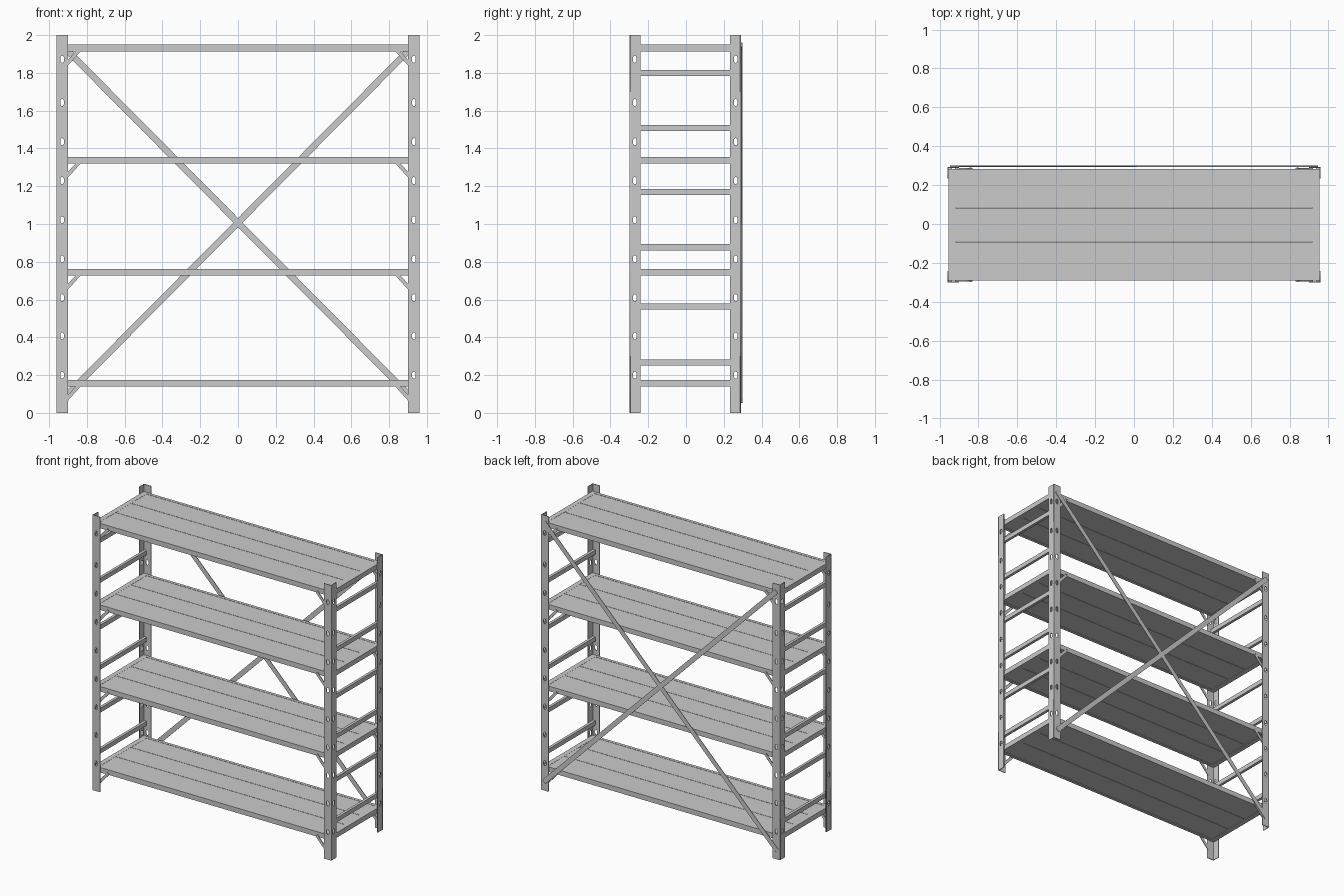
import bpy, math
from mathutils import Matrix, Vector

if "Cube" in bpy.data.objects:
    bpy.data.objects.remove(bpy.data.objects["Cube"])

YC = -0.004            # depth centre of the frame (cross braces sit behind it)
W, D, H = 0.96, 0.296, 2.0
T = 0.005              # sheet thickness
FL = 0.059             # upright flange width
SLOTS = [0.20, 0.407, 0.61, 0.815, 1.022, 1.23, 1.436, 1.643, 1.872]
SHELVES = [0.175, 0.763, 1.356, 1.949]
RUNGS = [0.267, 0.564, 0.877, 1.169, 1.508, 1.799]


def box(name, lo, hi):
    c = [(a + b) / 2 for a, b in zip(lo, hi)]
    s = [abs(b - a) for a, b in zip(lo, hi)]
    bpy.ops.mesh.primitive_cube_add(size=1)
    ob = bpy.context.object
    ob.name = name
    ob.data.transform(Matrix.Translation(c) @ Matrix.Diagonal((*s, 1)))
    return ob


def strip(name, a, b, width, y, thick):
    """Flat bar in the xz plane running from a to b."""
    dx, dz = b[0] - a[0], b[1] - a[1]
    n = math.hypot(dx, dz)
    ob = box(name, (-n / 2, -thick / 2, -width / 2), (n / 2, thick / 2, width / 2))
    ob.data.transform(Matrix.Translation(((a[0] + b[0]) / 2, y, (a[1] + b[1]) / 2))
                      @ Matrix.Rotation(-math.atan2(dz, dx), 4, 'Y'))
    return ob


def slot_points(cx, cz, w=0.018, h=0.038, n=4):
    r, pts = w / 2, []
    for side, base in ((1, 0), (-1, math.pi)):
        for i in range(n + 1):
            t = base + math.pi * i / n
            pts.append((cx + r * math.cos(t), cz + side * (h / 2 - r) + r * math.sin(t)))
    return pts


def slotted_plate(name, u0, u1, slot_u):
    """Perforated sheet: u along local x, height along local y, centred on z."""
    cu = bpy.data.curves.new(name, 'CURVE')
    cu.dimensions, cu.fill_mode, cu.extrude = '2D', 'BOTH', T / 2
    loops = [[(u0, 0), (u1, 0), (u1, H), (u0, H)]]
    loops += [slot_points(slot_u, z) for z in SLOTS]
    for pts in loops:
        sp = cu.splines.new('POLY')
        sp.points.add(len(pts) - 1)
        for p, (u, v) in zip(sp.points, pts):
            p.co = (u, v, 0, 1)
        sp.use_cyclic_u = True
    ob = bpy.data.objects.new(name, cu)
    bpy.context.collection.objects.link(ob)
    me = bpy.data.meshes.new_from_object(ob.evaluated_get(bpy.context.evaluated_depsgraph_get()))
    bpy.data.objects.remove(ob)
    return me


def place(name, me, x_axis, y_axis, z_axis, loc):
    m = Matrix((x_axis, y_axis, z_axis)).transposed().to_4x4()
    m.translation = Vector(loc)
    me = me.copy()
    me.transform(m)
    if m.determinant() < 0:
        me.flip_normals()
    ob = bpy.data.objects.new(name, me)
    bpy.context.collection.objects.link(ob)


# Slotted angle uprights at the four corners
flange_x = slotted_plate("flange_x", 0, FL, 0.029)
flange_y = slotted_plate("flange_y", T, FL, 0.029)
for sx, xn in ((-1, "left"), (1, "right")):
    for sy, yn in ((-1, "front"), (1, "back")):
        place(f"{yn}_{xn}_upright_face", flange_x, (-sx, 0, 0), (0, 0, 1), (0, 1, 0),
              (sx * W, YC + sy * (D - T / 2), 0))
        place(f"{yn}_{xn}_upright_side", flange_y, (0, -sy, 0), (0, 0, 1), (1, 0, 0),
              (sx * (W - T / 2), YC + sy * D, 0))

# Ladder rungs between the uprights on each end
for sx, xn in ((-1, "left"), (1, "right")):
    for i, z in enumerate(RUNGS):
        box(f"{xn}_rung_{i + 1}", (sx * (W - T), YC - D + T, z - 0.016),
            (sx * (W - T - 0.02), YC + D - T, z + 0.016))

# Shelves: edge rails, three deck planks, corner gussets with bolts
XO, YO = W - T, D - 0.01
for i, top in enumerate(SHELVES):
    n, bot = f"shelf_{i + 1}", top - 0.036
    for sy, yn in ((-1, "front"), (1, "back")):
        box(f"{n}_{yn}_rail", (-XO, YC + sy * YO, bot), (XO, YC + sy * (YO - 0.022), top))
    for sx, xn in ((-1, "left"), (1, "right")):
        box(f"{n}_{xn}_rail", (sx * XO, YC - YO + 0.022, bot),
            (sx * (XO - 0.036), YC + YO - 0.022, top))
    ys = [-YO + 0.022, -0.088, 0.088, YO - 0.022]
    for k in range(3):
        box(f"{n}_plank_{k + 1}", (-XO + 0.036, YC + ys[k] + 0.0015, bot + 0.004),
            (XO - 0.036, YC + ys[k + 1] - 0.0015, top - 0.001))
    for sx in (-1, 1):
        for sy in (-1, 1):
            y = YC + sy * (D - T - 0.0025)
            strip(f"{n}_gusset", (sx * 0.912, top - 0.108), (sx * 0.837, top - 0.025), 0.02, y, 0.005)
            bpy.ops.mesh.primitive_cylinder_add(
                vertices=8, radius=0.005, depth=0.004, rotation=(math.pi / 2, 0, 0),
                location=(sx * 0.842, y + sy * 0.003, top - 0.028))
            bpy.context.object.name = f"{n}_gusset_bolt"

# Crossed flat braces on the back
yb = YC + D
strip("back_brace_rising", (-0.935, 0.065), (0.935, 1.95), 0.034, yb + 0.002, 0.004)
strip("back_brace_falling", (-0.935, 1.95), (0.935, 0.065), 0.034, yb + 0.006, 0.004)
